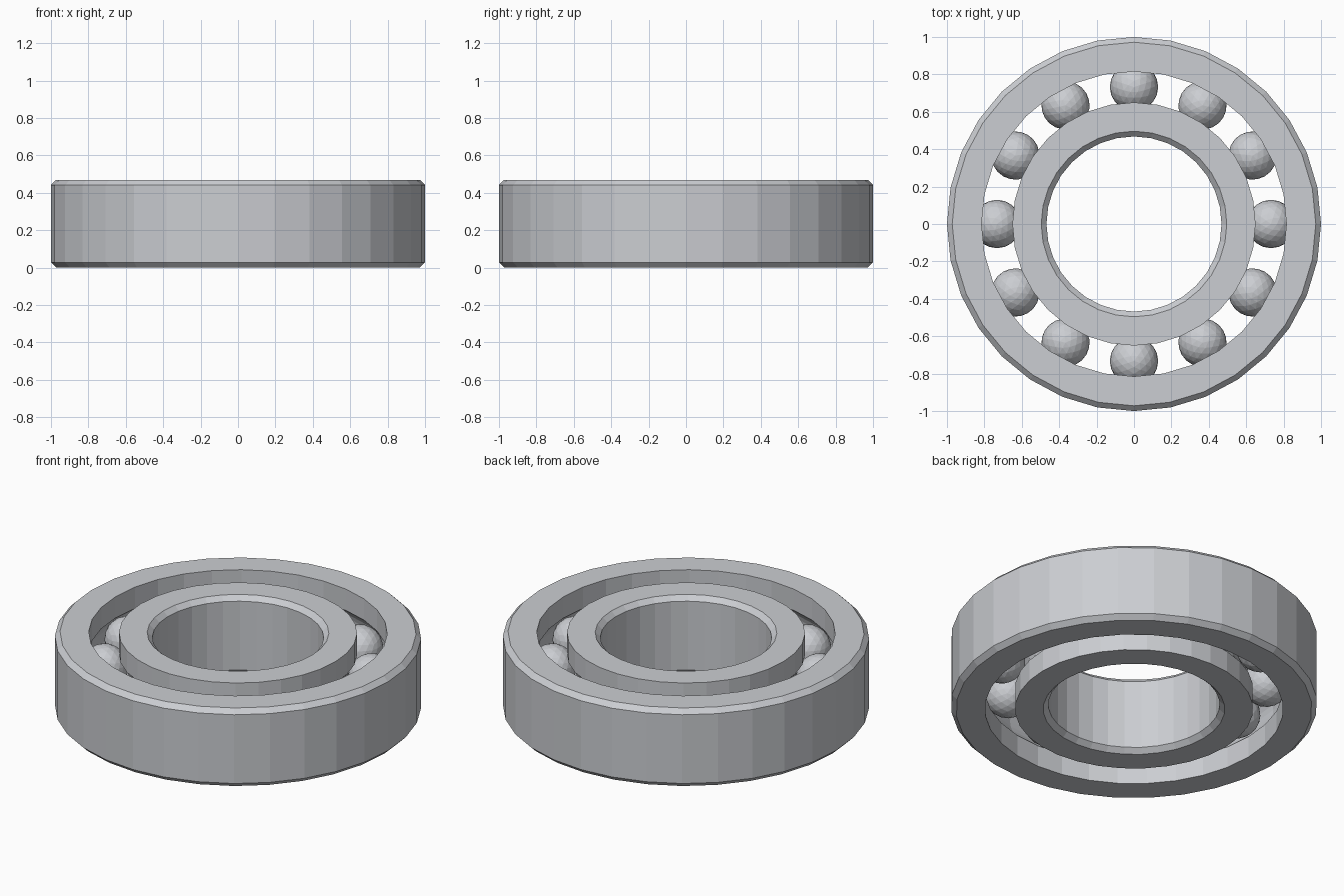
import bpy, bmesh, math
from mathutils import Matrix

default = bpy.data.objects.get("Cube")
if default:
    bpy.data.objects.remove(default, do_unlink=True)

HEIGHT, CHAMFER = 0.47, 0.028
OUTER, BORE = 1.0, 0.468          # outside and bore radii
GAP_IN, GAP_OUT = 0.65, 0.815     # facing walls of the two races
PITCH = (GAP_IN + GAP_OUT) / 2    # ring of ball centres
BALL, GROOVE = 0.129, 0.135
SIDES, BALLS = 32, 12

steel = bpy.data.materials.new("brushed steel")
steel.use_nodes = True
color = (0.6, 0.615, 0.645, 1)
steel.diffuse_color = color
steel.node_tree.nodes["Principled BSDF"].inputs["Base Color"].default_value = color


def finish(name, bm):
    bmesh.ops.recalc_face_normals(bm, faces=bm.faces)
    mesh = bpy.data.meshes.new(name)
    bm.to_mesh(mesh)
    bm.free()
    mesh.materials.append(steel)
    obj = bpy.data.objects.new(name, mesh)
    bpy.context.collection.objects.link(obj)
    return obj


def lathe(name, profile):
    """Revolve a closed (radius, z) profile around the z axis."""
    bm = bmesh.new()
    rings = []
    for i in range(SIDES):
        a = math.tau * i / SIDES
        rings.append([bm.verts.new((r * math.cos(a), r * math.sin(a), z)) for r, z in profile])
    for i, ring in enumerate(rings):
        following = rings[(i + 1) % SIDES]
        for j in range(len(profile)):
            k = (j + 1) % len(profile)
            bm.faces.new((ring[j], following[j], following[k], ring[k]))
    return finish(name, bm)


def race_profile(wall, rim, steps=8):
    """Grooved wall facing the balls, chamfered rim on the far side."""
    side = 1 if wall > PITCH else -1
    half = math.acos(abs(wall - PITCH) / GROOVE)
    points = [(wall, 0)]
    for i in range(steps + 1):
        a = -half + 2 * half * i / steps
        points.append((PITCH + side * GROOVE * math.cos(a), HEIGHT / 2 + GROOVE * math.sin(a)))
    inset = rim - side * CHAMFER
    points += [(wall, HEIGHT), (inset, HEIGHT), (rim, HEIGHT - CHAMFER),
               (rim, CHAMFER), (inset, 0)]
    return points


# Races
lathe("outer_race", race_profile(GAP_OUT, OUTER))
lathe("inner_race", race_profile(GAP_IN, BORE))

# Faceted balls
for i in range(BALLS):
    bm = bmesh.new()
    place = Matrix.Rotation(math.tau * i / BALLS, 4, "Z") @ Matrix.Translation((PITCH, 0, HEIGHT / 2))
    bmesh.ops.create_icosphere(bm, subdivisions=3, radius=BALL, matrix=place)
    finish(f"ball_{i + 1}", bm)
